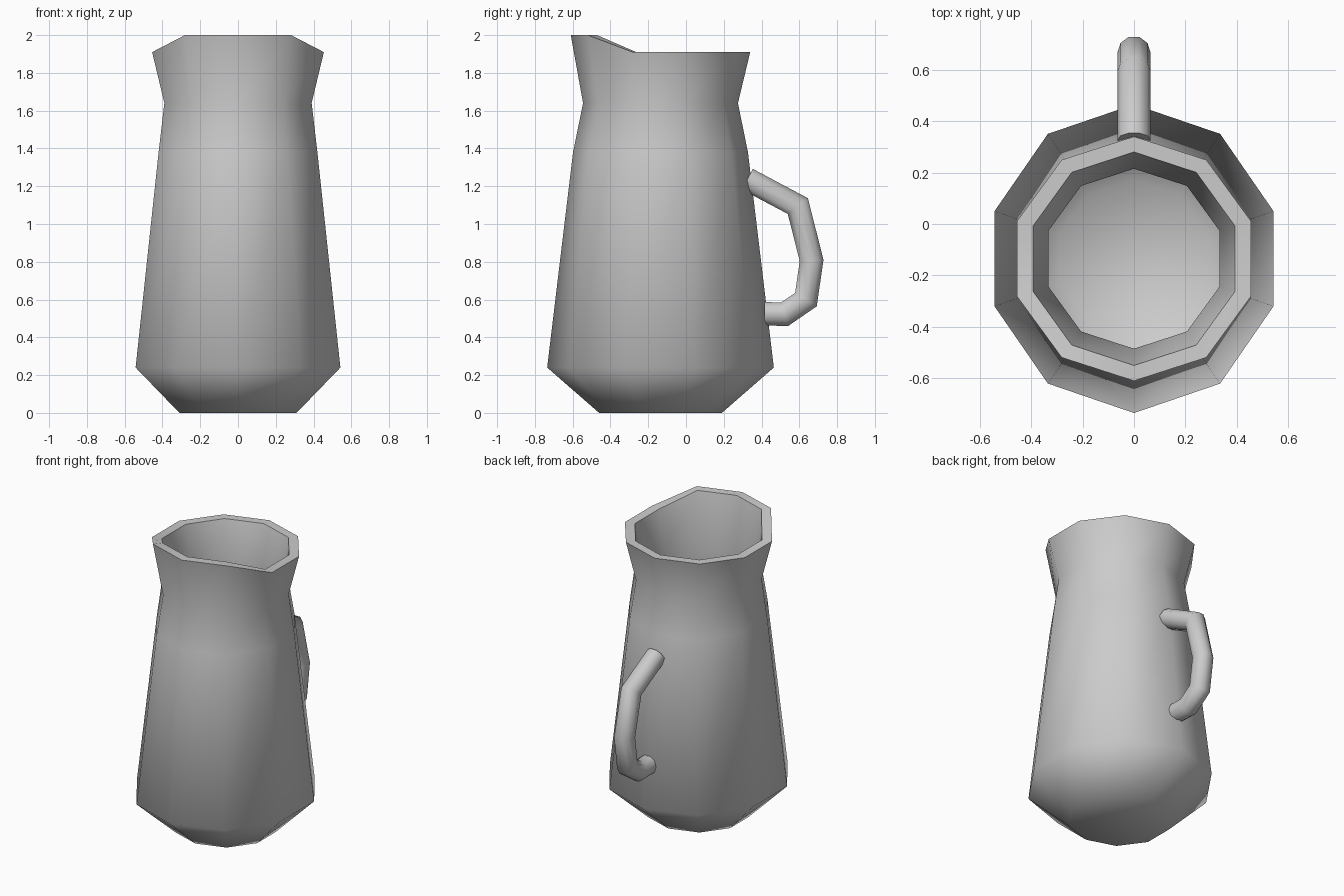
import bpy, bmesh
from math import sin, cos, pi, radians
from mathutils import Vector

if "Cube" in bpy.data.objects:
    bpy.data.objects.remove(bpy.data.objects["Cube"])

CY = -0.135


def make_object(name, rings, angle):
    """Skin closed rings of points, cap both ends, and shade by angle."""
    bm = bmesh.new()
    rows = [[bm.verts.new(p) for p in ring] for ring in rings]
    for a, b in zip(rows, rows[1:]):
        n = len(a)
        for i in range(n):
            j = (i + 1) % n
            bm.faces.new((a[i], a[j], b[j], b[i]))
    bm.faces.new(rows[0])
    bm.faces.new(rows[-1])
    bmesh.ops.recalc_face_normals(bm, faces=bm.faces)
    me = bpy.data.meshes.new(name)
    bm.to_mesh(me)
    bm.free()
    ob = bpy.data.objects.new(name, me)
    bpy.context.collection.objects.link(ob)
    bpy.ops.object.select_all(action='DESELECT')
    ob.select_set(True)
    bpy.context.view_layer.objects.active = ob
    bpy.ops.object.shade_smooth_by_angle(angle=radians(angle))
    return ob


# jug body: ten-sided profile up the outside and down the inside
# each entry: x radius, y radius, height, spout lift of the three front points
profile = [
    (0.326, 0.325, 0.00, 0), (0.570, 0.600, 0.24, 0), (0.442, 0.463, 1.38, 0),
    (0.410, 0.410, 1.64, 0), (0.478, 0.475, 1.91, 0.09),
    (0.412, 0.415, 1.91, 0.09), (0.350, 0.350, 1.64, 0), (0.380, 0.400, 1.38, 0),
    (0.510, 0.535, 0.26, 0), (0.305, 0.305, 0.06, 0),
]
body_rings = []
for rx, ry, z, lift in profile:
    ring = []
    for i in range(10):
        a = 2 * pi * i / 10
        up = lift if i in (9, 0, 1) else 0
        ring.append((rx * sin(a), CY - ry * cos(a), z + up))
    body_rings.append(ring)
make_object("jug_body", body_rings, 60)

# handle: round tube with mitred bends along a path in the y-z plane
path = [Vector((0, y, z)) for y, z in (
    (0.325, 1.237), (0.592, 1.095), (0.665, 0.807),
    (0.635, 0.60), (0.522, 0.522), (0.415, 0.525))]
R, SIDES = 0.065, 10
handle_rings = []
for k, p in enumerate(path):
    d_in = (p - path[k - 1]).normalized() if k else (path[1] - p).normalized()
    d_out = (path[k + 1] - p).normalized() if k < len(path) - 1 else d_in
    t = (d_in + d_out).normalized()
    side = Vector((0, -t.z, t.y)) / t.dot(d_in)
    handle_rings.append([
        p + Vector((1, 0, 0)) * R * cos(2 * pi * i / SIDES) + side * R * sin(2 * pi * i / SIDES)
        for i in range(SIDES)])
make_object("handle", handle_rings, 60)
